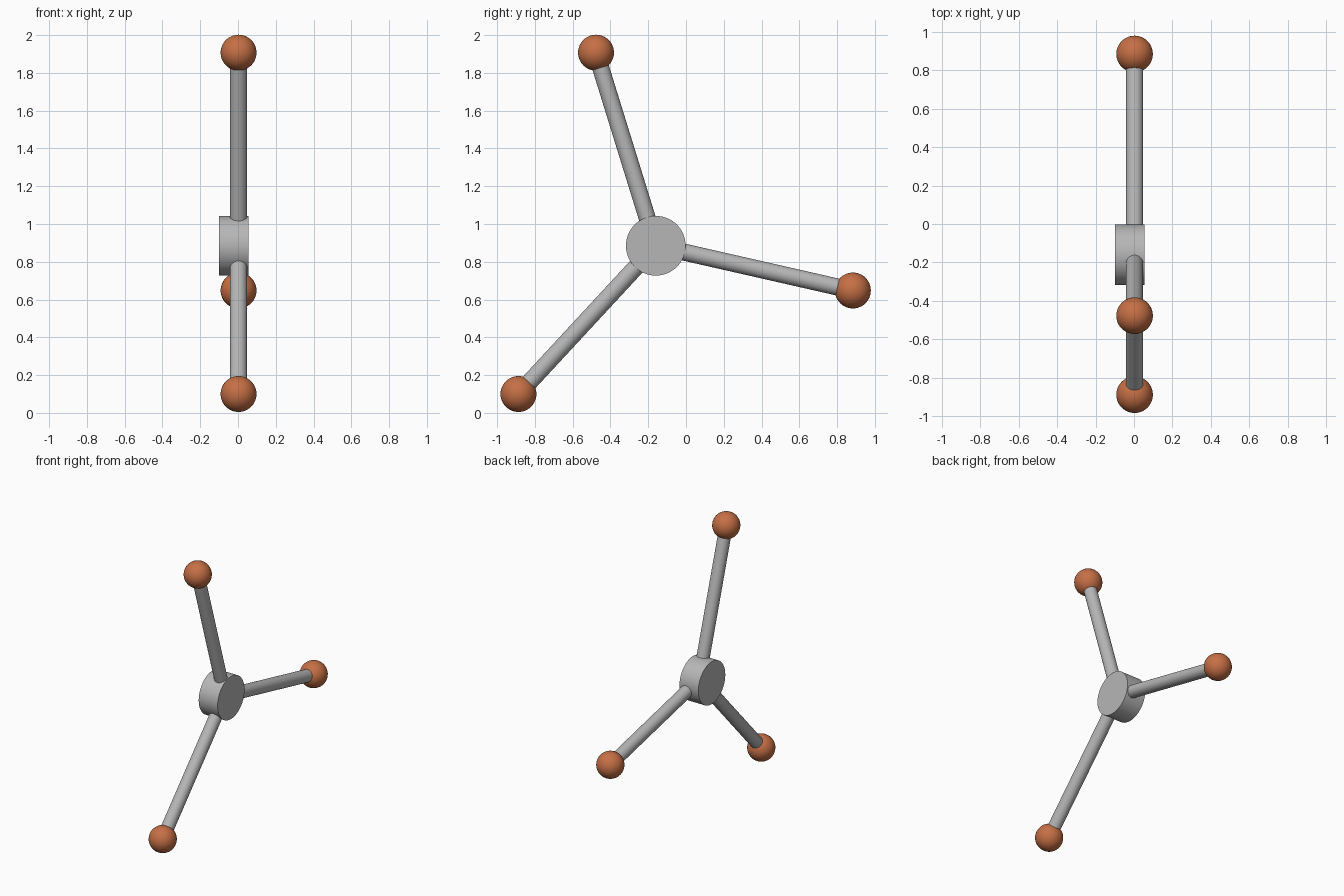
import bpy
import math
from mathutils import Vector

cube = bpy.data.objects.get("Cube")
if cube:
    bpy.data.objects.remove(cube, do_unlink=True)


def make_material(name, rgb):
    mat = bpy.data.materials.new(name)
    mat.use_nodes = True
    mat.diffuse_color = (*rgb, 1)
    mat.node_tree.nodes["Principled BSDF"].inputs["Base Color"].default_value = (*rgb, 1)
    return mat


grey = make_material("grey metal", (0.47, 0.47, 0.47))
copper = make_material("copper orange", (0.56, 0.16, 0.06))


def finish(name, mat):
    obj = bpy.context.object
    obj.name = name
    obj.data.materials.append(mat)
    bpy.ops.object.shade_smooth_by_angle(angle=math.radians(35))


def cylinder(name, start, end, radius, mat):
    axis = end - start
    bpy.ops.mesh.primitive_cylinder_add(
        vertices=64, radius=radius, depth=axis.length, location=(start + end) / 2,
        rotation=axis.to_track_quat("Z", "Y").to_euler())
    finish(name, mat)


ARM_X = 0.003
ARM_LENGTH = 1.07
centre = Vector((ARM_X, -0.16, 0.885))

# Central hub, a disc facing sideways and offset toward -x
cylinder("hub", Vector((-0.1, centre.y, centre.z)),
         Vector((0.055, centre.y, centre.z)), 0.158, grey)

# Three evenly spaced arms, each tipped with a ball
for i, place in enumerate(("upper", "lower_front", "rear")):
    angle = math.radians(107.2 + 120 * i)
    direction = Vector((0, math.cos(angle), math.sin(angle)))
    tip = centre + direction * ARM_LENGTH
    cylinder(place + "_arm", centre + direction * 0.05, tip, 0.045, grey)
    bpy.ops.mesh.primitive_uv_sphere_add(segments=48, ring_count=24,
                                         radius=0.095, location=tip)
    finish(place + "_ball", copper)
